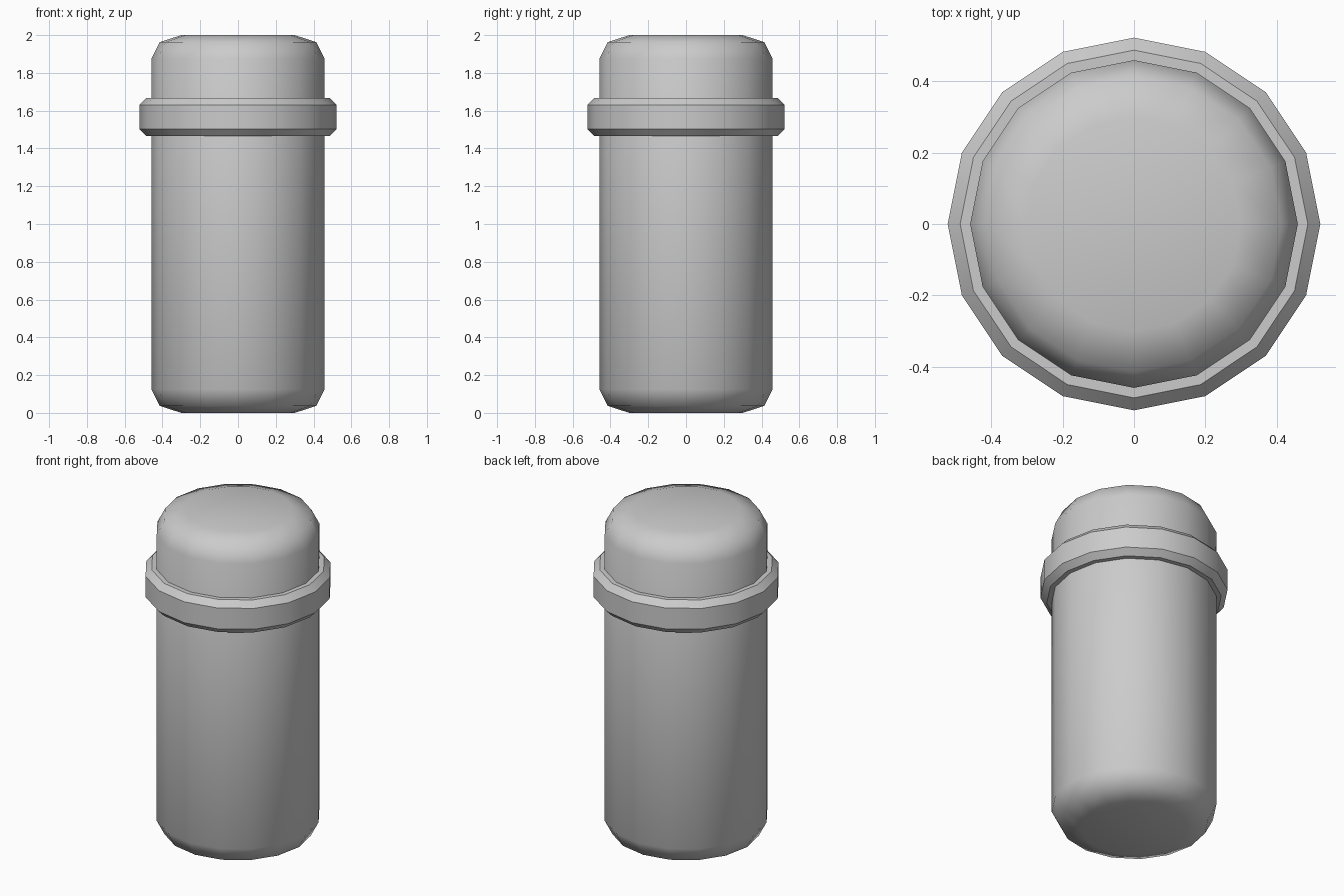
import bpy
import math

SIDES = 16

if "Cube" in bpy.data.objects:
    bpy.data.objects.remove(bpy.data.objects["Cube"], do_unlink=True)

grey = bpy.data.materials.new("plain_grey")
grey.use_nodes = True
colour = (0.6, 0.6, 0.6, 1)
grey.diffuse_color = colour
grey.node_tree.nodes["Principled BSDF"].inputs["Base Color"].default_value = colour


def lathe(name, profile, closed, angle):
    """Turn a (radius, height) profile, listed bottom to top, around z."""
    verts = [(r * math.cos(math.tau * i / SIDES), r * math.sin(math.tau * i / SIDES), z)
             for r, z in profile for i in range(SIDES)]
    rows = len(profile)
    faces = []
    for j in range(rows if closed else rows - 1):
        a, b = j * SIDES, (j + 1) % rows * SIDES
        for i in range(SIDES):
            k = (i + 1) % SIDES
            faces.append((a + i, a + k, b + k, b + i))
    if not closed:
        faces.append(tuple(reversed(range(SIDES))))
        faces.append(tuple(range((rows - 1) * SIDES, rows * SIDES)))
    mesh = bpy.data.meshes.new(name)
    mesh.from_pydata(verts, [], faces)
    mesh.materials.append(grey)
    obj = bpy.data.objects.new(name, mesh)
    bpy.context.collection.objects.link(obj)
    bpy.ops.object.select_all(action="DESELECT")
    obj.select_set(True)
    bpy.context.view_layer.objects.active = obj
    bpy.ops.object.shade_smooth_by_angle(angle=math.radians(angle))
    return obj


# Rounded cylinder body, the same at both ends
end = [(0.3, 0), (0.414, 0.037), (0.459, 0.125)]
body = end + [(r, 2 - z) for r, z in reversed(end)]
lathe("body", body, False, 60)

# Chamfered collar around the upper body
lathe("collar", [(0.44, 1.466), (0.487, 1.466), (0.522, 1.502),
                 (0.522, 1.63), (0.487, 1.666), (0.44, 1.666)], True, 30)
